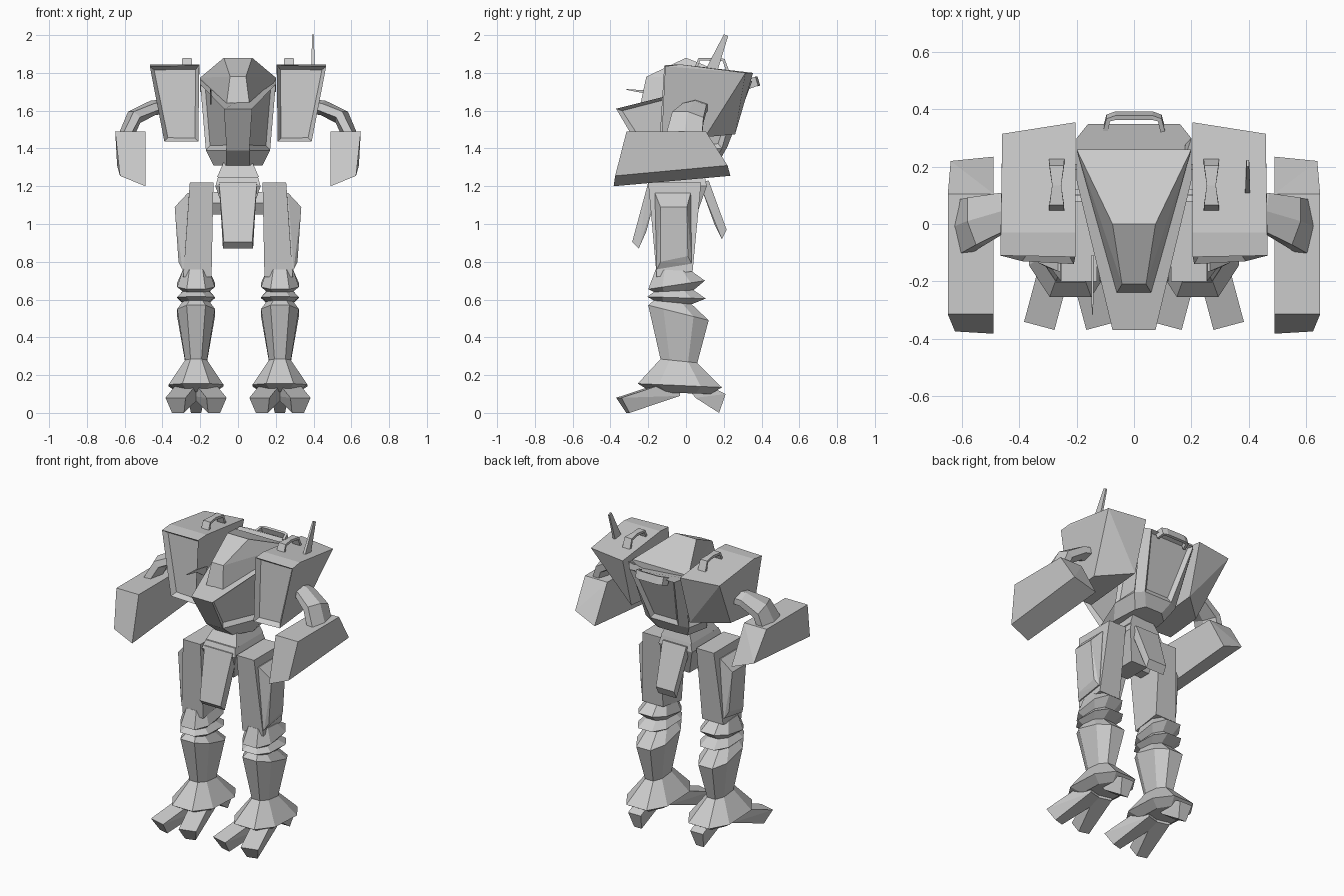
import bpy, bmesh, math
from mathutils import Vector

if "Cube" in bpy.data.objects:
    bpy.data.objects.remove(bpy.data.objects["Cube"])

grey = bpy.data.materials.new("light_grey")
grey.diffuse_color = (0.6, 0.6, 0.6, 1)
grey.use_nodes = True
grey.node_tree.nodes["Principled BSDF"].inputs["Base Color"].default_value = grey.diffuse_color


def finish(name, bm):
    bmesh.ops.recalc_face_normals(bm, faces=bm.faces)
    me = bpy.data.meshes.new(name)
    bm.to_mesh(me)
    bm.free()
    me.materials.append(grey)
    ob = bpy.data.objects.new(name, me)
    bpy.context.collection.objects.link(ob)
    return ob


def sym(pts):
    return [(s * x, y, z) for s in (1, -1) for x, y, z in pts]


def hull(name, pts, edit=None):
    """Flat-sided solid around a few corner points."""
    bm = bmesh.new()
    for p in pts:
        bm.verts.new(p)
    bmesh.ops.convex_hull(bm, input=bm.verts)
    bmesh.ops.delete(bm, geom=[v for v in bm.verts if not v.link_faces], context='VERTS')
    bmesh.ops.dissolve_limit(bm, angle_limit=math.radians(4), verts=bm.verts, edges=bm.edges)
    bmesh.ops.recalc_face_normals(bm, faces=bm.faces)
    if edit:
        edit(bm)
    return finish(name, bm)


def loft(name, rings, edit=None):
    """Skin closed rings of equal point count and cap the ends."""
    bm = bmesh.new()
    rows = [[bm.verts.new(p) for p in r] for r in rings]
    n = len(rows[0])
    for a, b in zip(rows, rows[1:]):
        for i in range(n):
            j = (i + 1) % n
            bm.faces.new((a[i], a[j], b[j], b[i]))
    bm.faces.new(rows[0])
    bm.faces.new(rows[-1])
    bmesh.ops.recalc_face_normals(bm, faces=bm.faces)
    if edit:
        edit(bm)
    return finish(name, bm)


def tube(name, path, sizes, hint, sides=4):
    """Bent bar; sizes are half widths along the hint axis and across it."""
    P = [Vector(p) for p in path]
    rings = []
    for i, p in enumerate(P):
        t = (P[min(i + 1, len(P) - 1)] - P[max(i - 1, 0)]).normalized()
        h = Vector(hint)
        h = (h - t * h.dot(t)).normalized()
        c = t.cross(h)
        k = 1 / math.cos(math.pi / sides)
        ring = []
        for s in range(sides):
            a = 2 * math.pi * (s + 0.5) / sides
            ring.append(p + h * math.cos(a) * sizes[i][0] * k + c * math.sin(a) * sizes[i][1] * k)
        rings.append(ring)
    return loft(name, rings)


# torso with recessed side and back panels
def hull_panels(bm):
    fs = [f for f in bm.faces if len(f.verts) == 4 and f.calc_area() > 0.03
          and f.normal.y > -0.85 and f.calc_center_median().z > 1.5]
    bmesh.ops.inset_individual(bm, faces=fs, thickness=0.03, depth=-0.02)


half_rings = [
    [(.075, -.37, 1.61), (.2, .15, 1.74), (.2, .30, 1.775), (.16, .35, 1.755)],
    [(.06, -.24, 1.39), (.17, .03, 1.39), (.155, .19, 1.40), (.1, .22, 1.41)],
    [(.06, -.14, 1.31), (.13, -.03, 1.31), (.11, .14, 1.32), (.06, .18, 1.34)],
]
loft("torso", [r + [(-x, y, z) for x, y, z in reversed(r)] for r in half_rings], hull_panels)

# canopy
hull("canopy", sym([(.06, -.24, 1.64), (.042, -.21, 1.78), (.075, 0, 1.88),
                    (.2, .26, 1.775), (.2, .26, 1.70)]))
# rear handle
tube("rear_handle", [(-.1, .33, 1.74), (-.09, .37, 1.755), (-.065, .378, 1.755), (.065, .378, 1.755),
                     (.09, .37, 1.755), (.1, .33, 1.74)], [(.025, .008)] * 6, (0, -.3, 1))
# thin nose aerial
tube("nose_aerial", [(-.145, -.12, 1.66), (-.145, -.22, 1.70), (-.145, -.315, 1.712)],
     [(.03, .004), (.008, .004), (.002, .002)], (0, 0, 1))

# waist, pelvis, hip axle
hull("waist", sym([(.075, -.12, 1.33), (.075, .08, 1.33), (.11, -.17, 1.25), (.11, .1, 1.25),
                   (.05, -.12, 1.2), (.05, .08, 1.2)]))
hull("pelvis", sym([(.105, -.18, 1.25), (.105, .1, 1.25), (.12, -.2, 1.2), (.12, .11, 1.2),
                    (.06, -.13, 1.03), (.06, .05, 1.03)]))
tube("hip_axle", [(-.16, -.06, 1.11), (.16, -.06, 1.11)], [(.06, .06)] * 2, (0, 0, 1), 6)

# front and rear skirt plates
hull("front_skirt", sym([(.1, -.2, 1.22), (.1, -.14, 1.22), (.075, -.285, .905), (.08, -.25, .87),
                         (.08, -.21, .96)]))
hull("rear_skirt", sym([(.085, .12, 1.23), (.085, .07, 1.22), (.065, .215, .97), (.065, .19, .92),
                        (.065, .15, 1.0)]))


def pod_panel(bm):
    f = min(bm.faces, key=lambda f: f.normal.y)
    bmesh.ops.inset_region(bm, faces=[f], thickness=0.028, depth=-0.03)


for side, s in (("right", 1), ("left", -1)):
    def m(pts):
        return [(s * x, y, z) for x, y, z in pts]

    # shoulder pod with recessed front
    hull("shoulder_pod_" + side, m([
        (.205, -.03, 1.845), (.465, -.03, 1.845), (.205, -.115, 1.84), (.467, -.11, 1.835),
        (.205, .355, 1.80), (.46, .315, 1.80), (.21, -.14, 1.437), (.39, -.13, 1.437),
        (.21, .26, 1.475), (.39, .10, 1.46)]), pod_panel)
    # grab handle on the pod
    tube("pod_handle_" + side, m([(.27, .05, 1.82), (.27, .07, 1.872), (.27, .135, 1.872),
                                  (.27, .2, 1.868), (.27, .22, 1.81)]),
         [(.027, .008), (.025, .008), (.016, .008), (.025, .008), (.027, .008)], (1, 0, 0))
    # upper arm
    tube("upper_arm_" + side, m([(.36, .06, 1.625), (.45, .045, 1.615), (.55, .01, 1.565),
                                 (.595, -.01, 1.46)]),
         [(.06, .032), (.065, .035), (.085, .038), (.095, .035)], (0, 1, 0), 6)
    # forearm box
    hull("forearm_" + side, m([
        (.65, -.315, 1.49), (.65, .105, 1.49), (.49, -.315, 1.49), (.49, .105, 1.49),
        (.625, -.375, 1.255), (.64, .22, 1.31), (.49, -.383, 1.2), (.49, .235, 1.255)]))
    # thigh and its outer armour
    hull("thigh_" + side, m([
        (.13, -.2, 1.22), (.255, -.2, 1.22), (.13, .08, 1.22), (.255, .08, 1.22),
        (.14, -.155, .72), (.29, -.155, .72), (.14, .035, .75), (.29, .035, .75)]))
    hull("thigh_armour_" + side, m([
        (.24, -.165, 1.165), (.24, .025, 1.165), (.27, -.155, .76), (.27, .03, .79),
        (.265, -.165, 1.165), (.265, .025, 1.165), (.295, -.155, .76), (.295, .03, .79),
        (.335, -.135, 1.09), (.335, .005, 1.09), (.315, -.135, .80), (.315, .01, .83)]))
    # knee bellows, shin and ankle flare: half width, front y z, back y z
    rings = []
    for w, yf, zf, yb, zb in [
            (.07, -.16, .76, .03, .75), (.1, -.2, .655, .10, .70), (.07, -.17, .64, .04, .65),
            (.1, -.205, .615, .105, .605), (.07, -.17, .595, .03, .575), (.1, -.2, .57, .12, .49),
            (.058, -.135, .285, .06, .265), (.145, -.255, .155, .19, .135),
            (.09, -.18, .11, .13, .10)]:
        c = .25 * (yb - yf)
        sh = [(.5 * w, yf), (w, yf + c), (w, yb - c), (.5 * w, yb)]
        sh += [(-x, y) for x, y in reversed(sh)]
        rings.append(m([(.222 + x, y, zf + (zb - zf) * (y - yf) / (yb - yf)) for x, y in sh]))
    loft("lower_leg_" + side, rings)
    # two front toes and one rear toe
    for name, ang, prof, w in (
            ("outer_toe", 15, [(.2, .15), (.42, .08), (.37, 0), (.1, .09), (.1, .14)], .055),
            ("inner_toe", -15, [(.2, .15), (.42, .08), (.37, 0), (.1, .09), (.1, .14)], .055),
            ("rear_toe", 180, [(-.05, .14), (.08, .14), (.16, .10), (.125, 0), (.0, .08)], .045)):
        a = math.radians(ang)
        pts = []
        for d, z in prof:
            for e in (-1, 1):
                u = e * w * (.6 if z == 0 else 1)
                pts.append((.222 + d * math.sin(a) + u * math.cos(a),
                            .05 - d * math.cos(a) + u * math.sin(a), z))
        hull(name + "_" + side, m(pts))

# blade antenna on the right pod
tube("antenna", [(.397, .13, 1.8), (.397, .212, 2.0)], [(.032, .009), (.012, .005)], (0, 1, 0))
